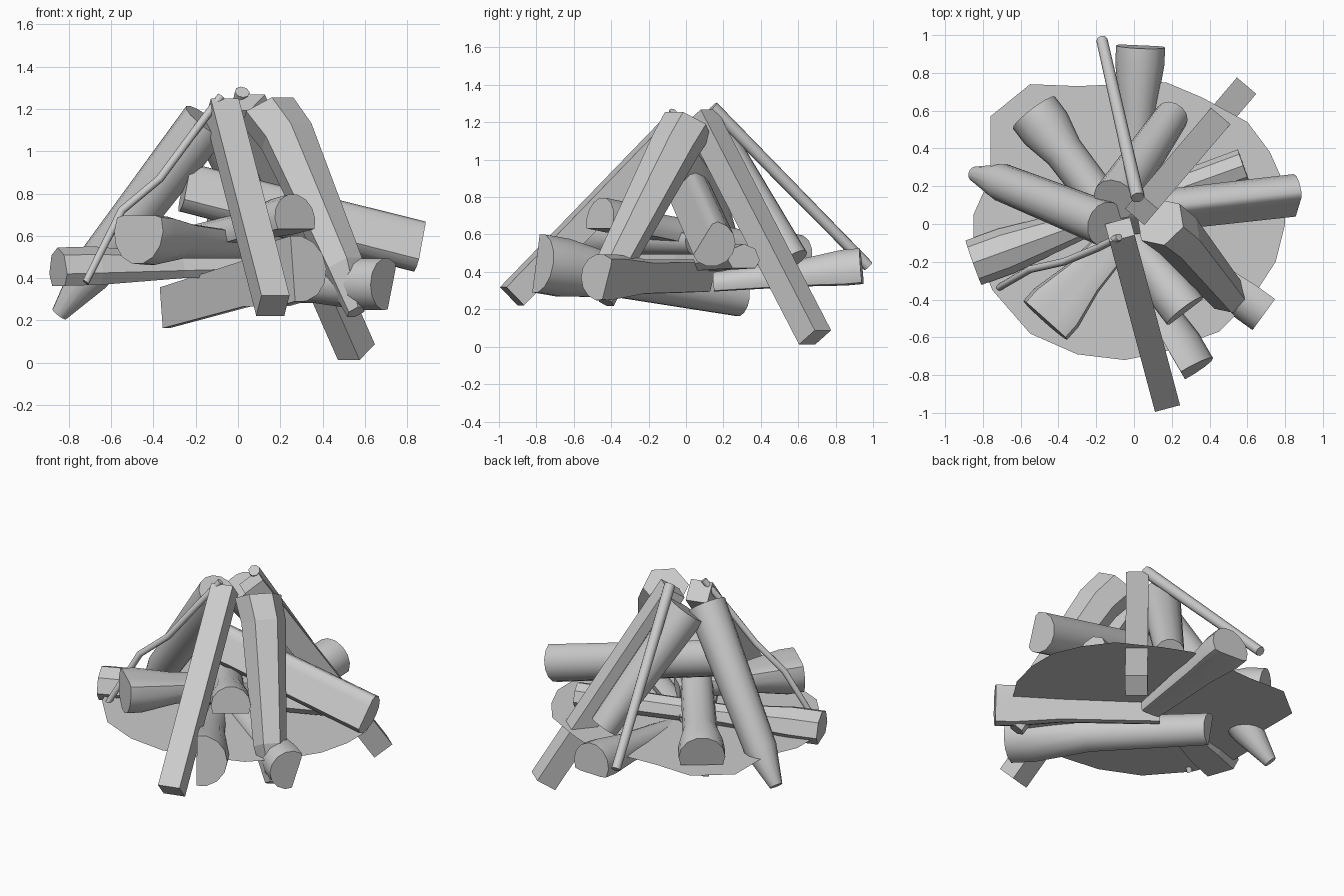
import bpy, bmesh, math
from mathutils import Vector

cube = bpy.data.objects.get("Cube")
if cube:
    bpy.data.objects.remove(cube)

wood = bpy.data.materials.new("plain_grey")
wood.use_nodes = True
GREY = (0.6, 0.6, 0.6, 1)
wood.diffuse_color = GREY
wood.node_tree.nodes["Principled BSDF"].inputs["Base Color"].default_value = GREY

UP, DOWN = Vector((0, 0, 1)), Vector((0, 0, -1))


def finish(name, bm, smooth):
    mesh = bpy.data.meshes.new(name)
    bmesh.ops.recalc_face_normals(bm, faces=bm.faces[:])
    bm.to_mesh(mesh)
    bm.free()
    mesh.materials.append(wood)
    obj = bpy.data.objects.new(name, mesh)
    bpy.context.collection.objects.link(obj)
    if smooth:
        bpy.ops.object.select_all(action='DESELECT')
        obj.select_set(True)
        bpy.context.view_layer.objects.active = obj
        bpy.ops.object.shade_smooth_by_angle(angle=math.radians(50))
    return obj


def tube(name, path, radii, sides=14, smooth=True, turn=0.0, split=None, depth=0.3):
    """Sweep a polygon along a path; split flattens the log on that side."""
    pts = [Vector(p) for p in path]
    axis = (pts[-1] - pts[0]).normalized()
    u = axis.cross(UP).normalized()
    v = u.cross(axis)
    if split:
        split = (split - axis * split.dot(axis)).normalized()
    bm = bmesh.new()
    rings = []
    for p, r in zip(pts, radii):
        ring = []
        for i in range(sides):
            a = turn + math.tau * i / sides
            o = r * (u * math.cos(a) + v * math.sin(a))
            if split:
                o -= split * max(0, o.dot(split) - depth * r)
            ring.append(bm.verts.new(p + o))
        rings.append(ring)
    for low, high in zip(rings, rings[1:]):
        for i in range(sides):
            j = (i + 1) % sides
            bm.faces.new((low[i], low[j], high[j], high[i]))
    bm.faces.new(rings[0])
    bm.faces.new(rings[-1])
    return finish(name, bm, smooth)


def log(name, start, end, r0, r1, mid=None, **kw):
    """Straight log; mid gives the radius behind a flared start."""
    a, b = Vector(start), Vector(end)
    if mid is None:
        return tube(name, (a, b), (r0, r1), **kw)
    return tube(name, (a, a.lerp(b, 0.12), a.lerp(b, 0.4), b), (r0, r0, mid, r1), **kw)


# Ash bed: thin irregular sheet
outline = [(-.76, .57), (-.55, .74), (-.3, .73), (.17, .75), (.36, .67), (.6, .54),
           (.72, .38), (.8, .2), (.8, 0), (.75, -.2), (.62, -.4), (.45, -.57),
           (.15, -.68), (-.05, -.72), (-.3, -.69), (-.55, -.58), (-.75, -.35),
           (-.85, -.1), (-.85, .05), (-.76, .25)]
bm = bmesh.new()
bm.faces.new([bm.verts.new((x, y, .4)) for x, y in outline])
finish("ash_bed", bm, False)

# Lying logs, most of them split along one side
log("back_log", (.035, .94, .4), (.0, .15, .33), .13, .07, .1, split=DOWN, depth=.5)
log("front_left_log", (.7, -.46, .37), (-.1, .12, .38), .125, .09, .095,
    split=Vector((.5, .8, -.3)), depth=.4)
log("front_log", (.28, -.79, .445), (-.35, .29, .26), .16, .1, .11,
    split=Vector((-.87, -.48, 0)), depth=.15)
# Half log with flared ends, flat underneath
a, b = Vector((.27, -.46, .68)), Vector((-.53, .59, .46))
tube("long_split_log", [a.lerp(b, t) for t in (0, .1, .25, .8, .92, 1)],
     (.12, .12, .095, .105, .14, .14), split=DOWN, depth=.4)
log("front_right_log", (-.47, -.51, .62), (.03, .05, .57), .155, .08, .11,
    split=UP, depth=.5)
log("left_log", (.86, .14, .55), (-.25, .015, .83), .125, .12,
    split=Vector((.1, -.85, .5)), depth=.45)
log("cross_log", (-.85, -.205, .42), (.58, .31, .46), .125, .09, .08,
    sides=8, smooth=False, split=DOWN, depth=.45)

# Leaning logs of the cone
tube("leaning_right_log", [(-.15, .0, 1.14), (-.7, .22, .42), (-.845, .265, .23)],
     (.12, .1, .04))
log("leaning_back_log", (-.1, .13, 1.14), (.2, .57, .46), .12, .09)
tube("leaning_left_log", [(.14, .01, 1.19), (.23, -.06, 1.07), (.5, -.38, .45), (.56, -.43, .24)],
     (.14, .135, .1, .05), sides=6, smooth=False)

# Square beams
for name, top, bottom, r in (("back_beam", (.04, .08, 1.23), (.56, .69, .05), .095),
                             ("front_beam", (-.075, -.03, 1.2), (.165, -.93, .27), .097)):
    log(name, top, bottom, r, r, sides=4, smooth=False, turn=math.pi / 4)

# Thin twigs
log("straight_twig", (.02, .14, 1.28), (-.17, .975, .43), .036, .03, sides=8)
tube("bent_twig", [(-.08, -.07, 1.26), (-.2, -.13, 1.1), (-.37, -.2, .87),
                   (-.55, -.24, .72), (-.72, -.34, .38)],
     (.02, .02, .02, .02, .018), sides=8)
